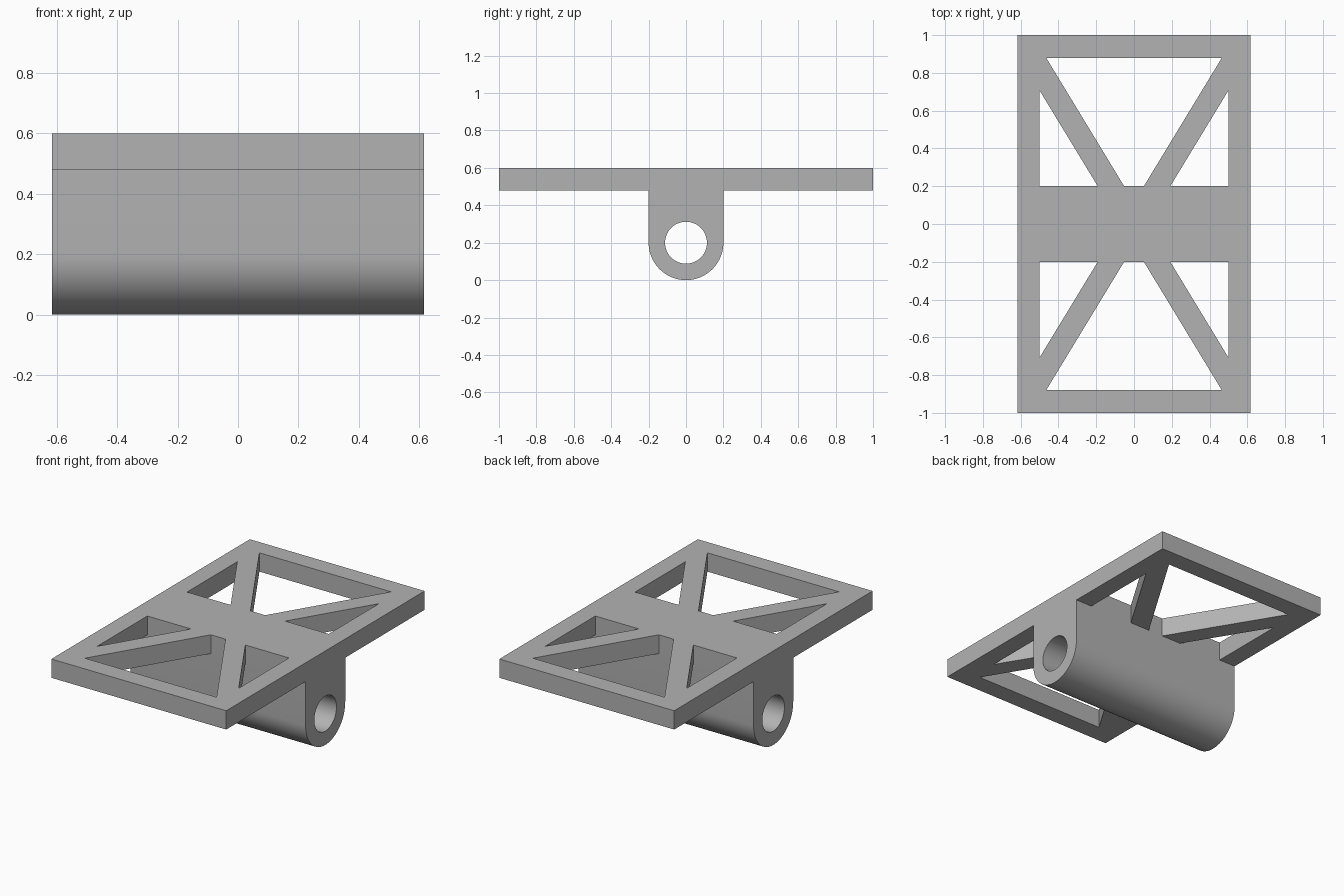
import bpy, bmesh
from math import pi, sin, cos
from mathutils import Matrix, Vector

cube = bpy.data.objects.get("Cube")
if cube:
    bpy.data.objects.remove(cube, do_unlink=True)

grey = bpy.data.materials.new("plain grey")
grey.use_nodes = True
colour = (0.45, 0.45, 0.45, 1)
grey.diffuse_color = colour
grey.node_tree.nodes["Principled BSDF"].inputs["Base Color"].default_value = colour

HALF_W, HALF_L = 0.617, 1.0      # plate half width and half length
TOP, UNDER = 0.6, 0.48           # plate top and underside
R, BORE = 0.2, 0.112             # barrel and bore radii


def prism(name, loops, depth, matrix):
    """Fill an outline with holes and extrude it along its local z."""
    bm = bmesh.new()
    edges = []
    for loop in loops:
        vs = [bm.verts.new((a, b, 0)) for a, b in loop]
        edges += [bm.edges.new((v, vs[i - 1])) for i, v in enumerate(vs)]
    bmesh.ops.triangle_fill(bm, edges=edges, use_beauty=True, use_dissolve=False)
    out = bmesh.ops.extrude_face_region(bm, geom=bm.faces[:], use_keep_orig=True)
    moved = [g for g in out["geom"] if isinstance(g, bmesh.types.BMVert)]
    bmesh.ops.translate(bm, verts=moved, vec=(0, 0, depth))
    bm.transform(matrix)
    bmesh.ops.recalc_face_normals(bm, faces=bm.faces[:])
    mesh = bpy.data.meshes.new(name)
    bm.to_mesh(mesh)
    bm.free()
    mesh.materials.append(grey)
    obj = bpy.data.objects.new(name, mesh)
    bpy.context.collection.objects.link(obj)
    return obj


def arc(radius, start, end, steps):
    return [(radius * cos(start + (end - start) * i / steps),
             R + radius * sin(start + (end - start) * i / steps))
            for i in range(steps + 1)]


# Top plate with mirrored truss openings
outline = [(-HALF_W, -HALF_L), (HALF_W, -HALF_L), (HALF_W, HALF_L), (-HALF_W, HALF_L)]
end_opening = [(-0.465, 0.88), (0.465, 0.88), (0.052, R), (-0.052, R)]
side_opening = [(0.5, R), (0.5, 0.707), (0.192, R)]
loops = [outline]
for sy in (1, -1):
    loops.append([(x, y * sy) for x, y in end_opening])
    for sx in (1, -1):
        loops.append([(x * sx, y * sy) for x, y in side_opening])
plate = prism("top_plate", loops, TOP - UNDER, Matrix.Translation((0, 0, UNDER)))

# Hinge block: rounded bottom and a bore, extruded across the width
block_outline = [(R, UNDER), (-R, UNDER)] + arc(R, pi, 2 * pi, 32)
bore = arc(BORE, 0, 2 * pi, 48)[:-1]
across = Matrix(((0, 0, 1, -HALF_W), (1, 0, 0, 0), (0, 1, 0, 0), (0, 0, 0, 1)))
block = prism("hinge_block", [block_outline, bore], 2 * HALF_W, across)

# Smooth the round surfaces, keep the edges sharp
for obj in (plate, block):
    bpy.ops.object.select_all(action="DESELECT")
    obj.select_set(True)
    bpy.context.view_layer.objects.active = obj
    bpy.ops.object.shade_smooth_by_angle(angle=0.5)
